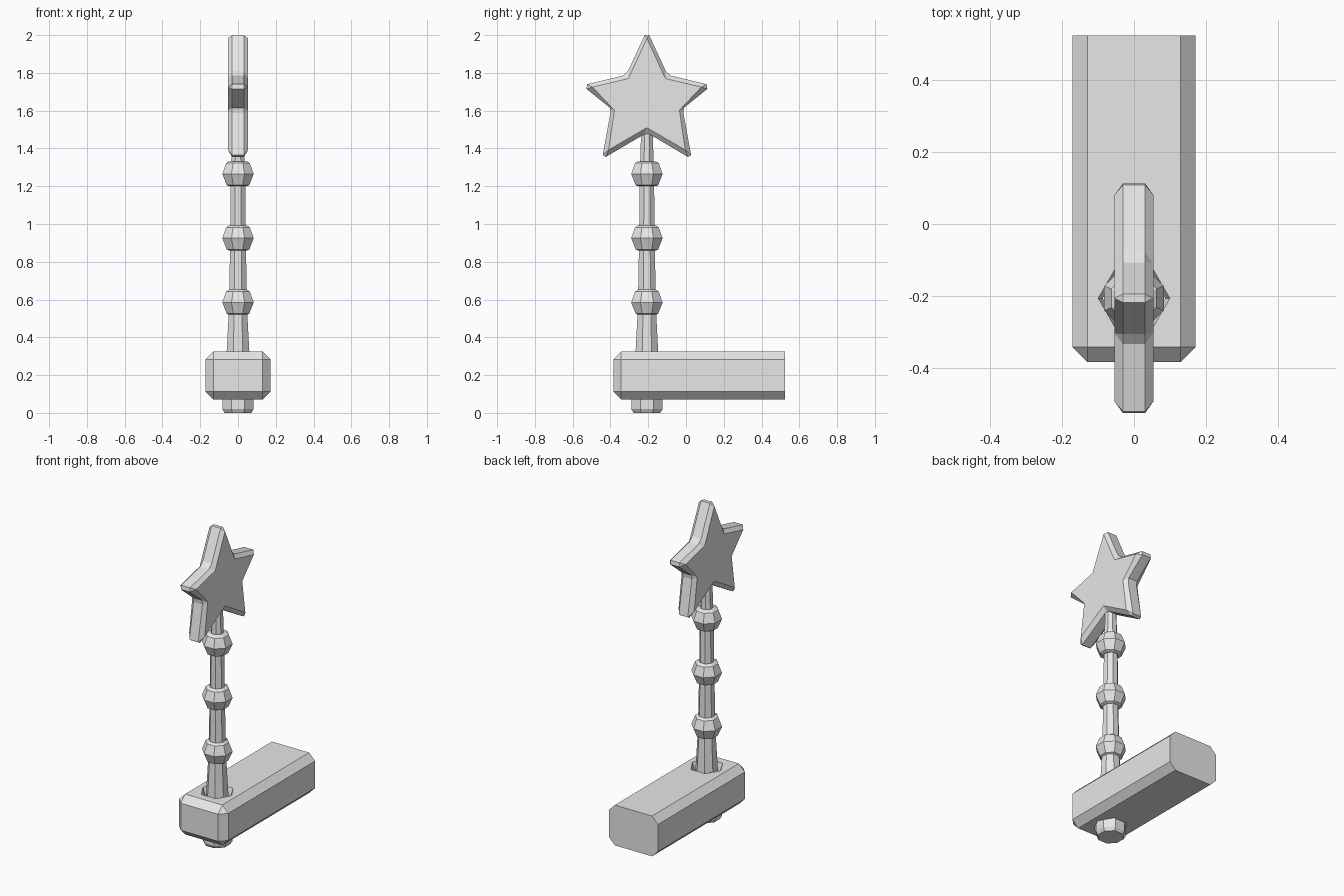
import bpy, bmesh, math

cube = bpy.data.objects.get("Cube")
if cube:
    bpy.data.objects.remove(cube, do_unlink=True)

AXIS_Y = -0.207  # line of the shaft

grey = bpy.data.materials.new("plain grey")
grey.use_nodes = True
grey.diffuse_color = (0.8, 0.8, 0.8, 1)
grey.node_tree.nodes["Principled BSDF"].inputs["Base Color"].default_value = (0.8, 0.8, 0.8, 1)


def finish(bm, name):
    bmesh.ops.recalc_face_normals(bm, faces=bm.faces)
    mesh = bpy.data.meshes.new(name)
    bm.to_mesh(mesh)
    bm.free()
    mesh.materials.append(grey)
    obj = bpy.data.objects.new(name, mesh)
    bpy.context.collection.objects.link(obj)
    return obj


def bridge(bm, rings):
    """Join rings of equal length and close both ends."""
    n = len(rings[0])
    for a, b in zip(rings, rings[1:]):
        for i in range(n):
            j = (i + 1) % n
            bm.faces.new((a[i], a[j], b[j], b[i]))
    bm.faces.new(rings[0])
    bm.faces.new(rings[-1])


def turned(name, profile, sides=8, phase=0.5):
    """Faceted turning about the shaft; profile holds (half width, z)."""
    bm = bmesh.new()
    rings = []
    for r, z in profile:
        ring = []
        for i in range(sides):
            a = (i + phase) * math.tau / sides
            ring.append(bm.verts.new((r * math.cos(a), AXIS_Y + r * math.sin(a), z)))
        rings.append(ring)
    bridge(bm, rings)
    return finish(bm, name)


# Handle block: chamfered everywhere but the flat back end
bm = bmesh.new()
bmesh.ops.create_cube(bm, size=1)
for v in bm.verts:
    v.co = (v.co.x * 0.344, 0.07 + v.co.y * 0.91, 0.1975 + v.co.z * 0.255)
edges = [e for e in bm.edges if min(v.co.y for v in e.verts) < 0]
bmesh.ops.bevel(bm, geom=edges, offset=0.042, segments=1, affect='EDGES')
block = finish(bm, "head_block")

# Six-sided socket through the block, flared at both mouths
cutter = turned("socket_cutter", [(0.107, 0.03), (0.1, 0.07), (0.087, 0.11),
                                  (0.087, 0.285), (0.1, 0.325), (0.107, 0.36)], 6, 0)
cutter.hide_render = True
cutter.hide_set(True)
cut = block.modifiers.new("socket", 'BOOLEAN')
cut.object = cutter
cut.operation = 'DIFFERENCE'
cut.solver = 'EXACT'

# Tapered shaft and the knob under the block
turned("shaft", [(0.068, 0.05), (0.065, 0.32), (0.052, 0.55), (0.045, 0.9), (0.041, 1.25), (0.031, 1.56)])
turned("end_knob", [(0.077, 0), (0.089, 0.02), (0.089, 0.12), (0.07, 0.14)])

# Three faceted beads
for i, z in enumerate((0.52, 0.86, 1.2)):
    turned(f"bead_{i + 1}", [(0.052, z), (0.065, z + 0.006), (0.09, z + 0.065),
                             (0.068, z + 0.122), (0.052, z + 0.132)])

# Star: right half as (face point, rim point) pairs, blunt at tips and valleys
half = [((0, 1.983), (0.012, 2.0)),
        ((0.098, 1.77), (0.1, 1.81)),
        ((0.098, 1.77), (0.128, 1.785)),
        ((0.288, 1.725), (0.316, 1.74)),
        ((0.288, 1.725), (0.32, 1.715)),
        ((0.172, 1.602), (0.196, 1.615)),
        ((0.172, 1.602), (0.193, 1.588)),
        ((0.203, 1.392), (0.234, 1.365)),
        ((0.203, 1.392), (0.218, 1.355)),
        ((0, 1.51), (0.012, 1.476))]
mirrored = [tuple((-y, z) for y, z in pair) for pair in reversed(half)]
outline = half + mirrored
bm = bmesh.new()
rings = [[bm.verts.new((x, AXIS_Y + pair[k][0], pair[k][1])) for pair in outline]
         for k, x in ((0, -0.054), (1, -0.031), (1, 0.031), (0, 0.054))]
bridge(bm, rings)
bmesh.ops.remove_doubles(bm, verts=bm.verts, dist=0.001)
star = finish(bm, "star")
